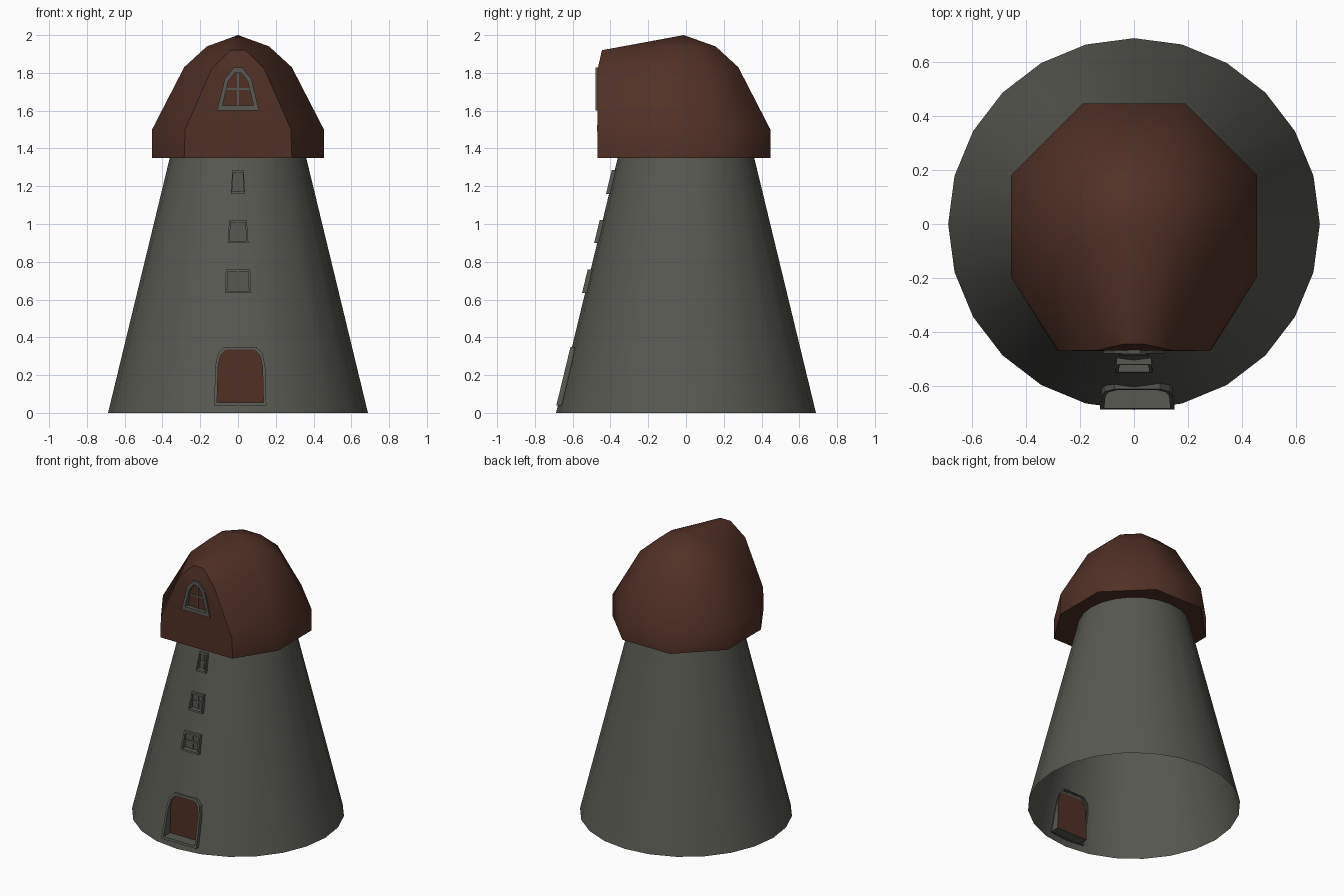
import bpy, bmesh, math
from mathutils import Vector

if "Cube" in bpy.data.objects:
    bpy.data.objects.remove(bpy.data.objects["Cube"])


def material(name, rgb):
    m = bpy.data.materials.new(name)
    m.diffuse_color = (*rgb, 1)
    m.use_nodes = True
    m.node_tree.nodes["Principled BSDF"].inputs["Base Color"].default_value = m.diffuse_color
    return m


STONE = material("grey_stone", (0.098, 0.098, 0.083))
WOOD = material("brown_wood", (0.082, 0.030, 0.019))


def finish(name, bm, mats, angle=None):
    me = bpy.data.meshes.new(name)
    bm.to_mesh(me)
    bm.free()
    ob = bpy.data.objects.new(name, me)
    bpy.context.collection.objects.link(ob)
    for m in mats:
        me.materials.append(m)
    if angle:
        bpy.ops.object.select_all(action='DESELECT')
        ob.select_set(True)
        bpy.context.view_layer.objects.active = ob
        bpy.ops.object.shade_smooth_by_angle(angle=math.radians(angle))
    return ob


def bridge(bm, a, b):
    n = len(a)
    return [bm.faces.new((a[i], a[(i + 1) % n], b[(i + 1) % n], b[i])) for i in range(n)]


def scaled(poly, kx, kz):
    # shrink an outline (x, z) about its middle
    xs, zs = [p[0] for p in poly], [p[1] for p in poly]
    cx, cz = (min(xs) + max(xs)) / 2, (min(zs) + max(zs)) / 2
    return [(cx + (x - cx) * kx, cz + (z - cz) * kz) for x, z in poly]


def cut(bm, poly):
    # cut a convex hole (x, z outline, counter-clockwise) into the front faces
    edges = [(poly[i], poly[(i + 1) % len(poly)]) for i in range(len(poly))]
    edges.sort(key=lambda e: -abs(e[1][0] - e[0][0]))
    planes = []

    def inside():
        out = []
        for f in bm.faces:
            c = f.calc_center_median()
            if c.y < -0.25 and abs(c.x) < 0.2 and all((c - o).dot(n) > 0 for o, n in planes):
                out.append(f)
        return out

    for a, b in edges:
        o = Vector((a[0], 0, a[1]))
        n = Vector((a[1] - b[1], 0, b[0] - a[0])).normalized()
        fs = inside()
        geom = fs + list({e for f in fs for e in f.edges}) + list({v for f in fs for v in f.verts})
        bmesh.ops.bisect_plane(bm, geom=geom, dist=1e-5, plane_co=o, plane_no=n)
        planes.append((o, n))
    bmesh.ops.delete(bm, geom=inside(), context='FACES')


def box(bm, x0, x1, y0, y1, z0, z1):
    lo = [bm.verts.new(p) for p in ((x0, y0, z0), (x1, y0, z0), (x1, y1, z0), (x0, y1, z0))]
    hi = [bm.verts.new((v.co.x, v.co.y, z1)) for v in lo]
    bridge(bm, lo, hi)
    bm.faces.new(lo[::-1])
    bm.faces.new(hi)


def opening(name, outer, kx, kz, front, back, panel_y, panel_mat, bars=()):
    # frame ring, reveal and recessed vertical panel
    bm = bmesh.new()
    inner = scaled(outer, kx, kz)
    A = [bm.verts.new((x, back(x, z), z)) for x, z in outer]
    B = [bm.verts.new((x, front(z), z)) for x, z in outer]
    C = [bm.verts.new((x, front(z), z)) for x, z in inner]
    D = [bm.verts.new((x, panel_y, z)) for x, z in inner]
    for a, b in ((A, B), (B, C), (C, D)):
        bridge(bm, a, b)
    bm.faces.new(D).material_index = 1
    for x0, x1, z0, z1 in bars:
        box(bm, x0, x1, panel_y - 0.006, panel_y + 0.001, z0, z1)
    finish(name, bm, [STONE, panel_mat])


def R(z):
    return 0.688 - 0.242 * z


def wall(x, z):
    return -(R(z) - abs(x) * 0.1317) + 0.006


# tower: open 24-sided cone
tower = bmesh.new()
rings = [[tower.verts.new((R(z) * math.cos(k * math.pi / 12), R(z) * math.sin(k * math.pi / 12), z))
          for k in range(24)] for z in (0, 1.352)]
bridge(tower, rings[0], rings[1])

# arched door, standing upright in the sloping wall
half = [(0.138, 0.04), (0.132, 0.25), (0.118, 0.315), (0.085, 0.35)]
door = [(0.012 + x, z) for x, z in half] + [(0.012 - x, z) for x, z in half[::-1]]
door = door[-1:] + door[:-1]
cut(tower, scaled(door, 0.95, 0.95))
opening("door", door, 0.89, 0.90, lambda z: -(R(z) + 0.008), wall, -0.608, WOOD)

# three tower windows with crossed bars
for name, w0, w1, z0, z1 in (("lower_window", 0.07, 0.064, 0.635, 0.76),
                             ("middle_window", 0.055, 0.047, 0.90, 1.02),
                             ("upper_window", 0.038, 0.030, 1.16, 1.285)):
    poly = [(-w0, z0), (w0, z0), (w1, z1), (-w1, z1)]
    cut(tower, scaled(poly, 0.92, 0.92))
    zm, t = (z0 + z1) / 2, 0.006
    bars = [(-t, t, z0 + 0.008, z1 - 0.008), (-w1 * 0.85, w1 * 0.85, zm - t, zm + t)]
    opening(name, poly, 0.82, 0.82, lambda z: -(R(z) + 0.016), wall, -(R(z1) + 0.008), STONE, bars)
finish("tower", tower, [STONE], 40)

# cap: eight-sided dome with its front pulled out into an upright gable
cap = bmesh.new()
rings = []
for r, z, fx, fy, fz in ((0.455, 1.35, 0.285, -0.468, 1.35), (0.455, 1.5, 0.28, -0.47, 1.5),
                         (0.285, 1.83, 0.14, -0.468, 1.82), (0.165, 1.94, 0.04, -0.445, 1.92)):
    ring = []
    for k in range(8):
        a = math.radians(22.5 + 45 * k)
        rr = r / math.cos(math.radians(22.5))
        p = (rr * math.cos(a), rr * math.sin(a) - 0.008, z)
        if k in (5, 6):
            p = (math.copysign(fx, p[0]), fy, fz)
        ring.append(cap.verts.new(p))
    rings.append(ring)
for a, b in zip(rings, rings[1:]):
    bridge(cap, a, b)
top = cap.verts.new((0, -0.012, 2.0))
for k in range(8):
    cap.faces.new((rings[-1][k], rings[-1][(k + 1) % 8], top))
cap.faces.new(rings[0][::-1])

# pointed gable window
gable = [(-0.112, 1.60), (0.112, 1.60), (0.07, 1.77), (0.022, 1.828), (-0.022, 1.828), (-0.07, 1.77)]
cut(cap, scaled(gable, 0.9, 0.9))
opening("gable_window", gable, 0.73, 0.76, lambda z: -0.479, lambda x, z: -0.46, -0.452, WOOD,
        [(-0.005, 0.005, 1.625, 1.80), (-0.062, 0.062, 1.709, 1.719)])
finish("cap", cap, [WOOD], 50)
